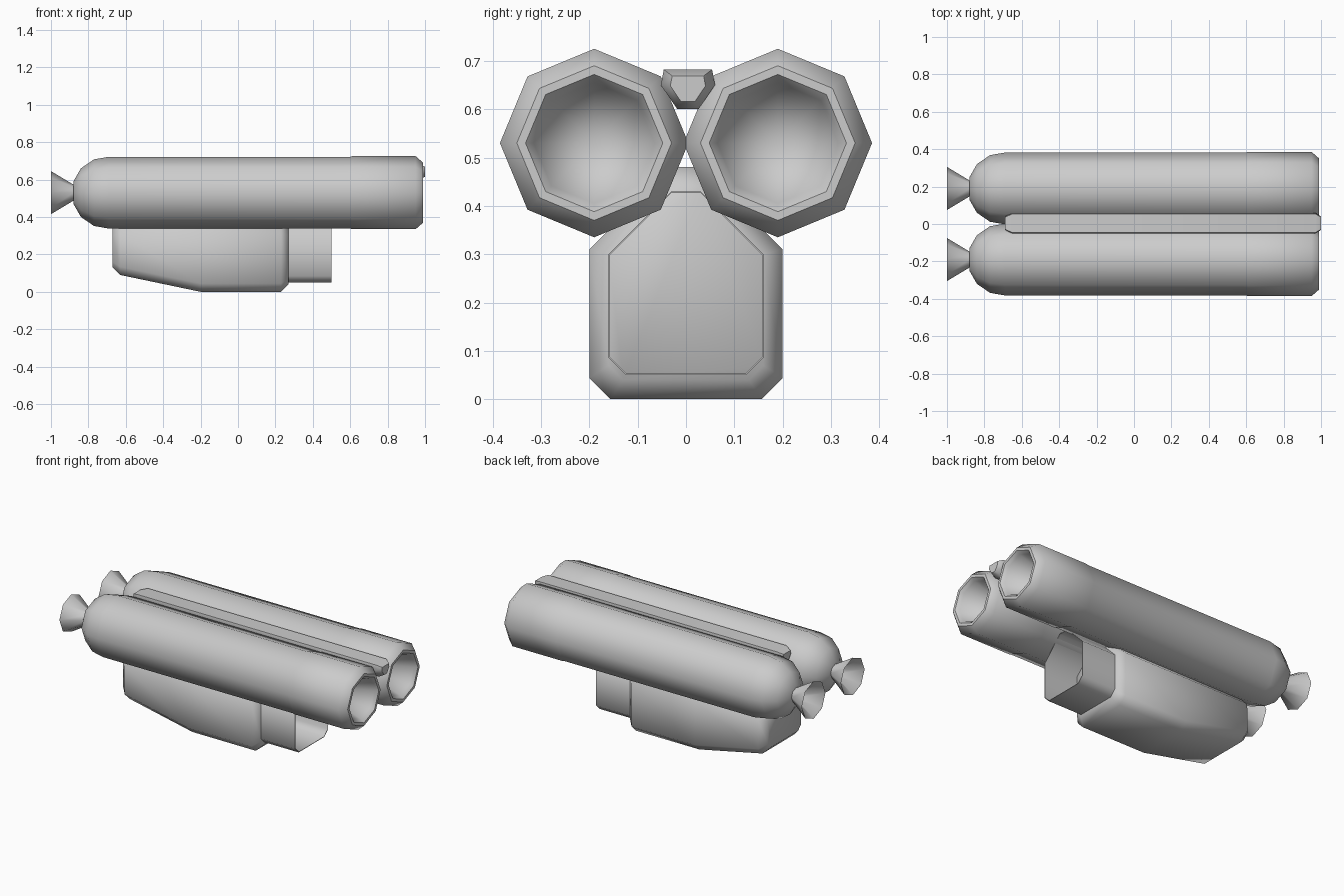
import bpy, bmesh, math

cube = bpy.data.objects.get("Cube")
if cube:
    bpy.data.objects.remove(cube, do_unlink=True)

grey = bpy.data.materials.new("plain_grey")
grey.use_nodes = True
GREY = (0.6, 0.6, 0.6, 1)
grey.diffuse_color = GREY
grey.node_tree.nodes["Principled BSDF"].inputs["Base Color"].default_value = GREY


def loft(name, rings, cap_start=False, cap_end=False, angle=50):
    """Skin a list of equal-length closed rings, with optional end caps."""
    bm = bmesh.new()
    loops = [[bm.verts.new(p) for p in ring] for ring in rings]
    n = len(loops[0])
    for a, b in zip(loops, loops[1:]):
        for i in range(n):
            j = (i + 1) % n
            bm.faces.new((a[i], a[j], b[j], b[i]))
    if cap_start:
        bm.faces.new(loops[0][::-1])
    if cap_end:
        bm.faces.new(loops[-1])
    bmesh.ops.remove_doubles(bm, verts=bm.verts, dist=0.0005)
    bmesh.ops.recalc_face_normals(bm, faces=bm.faces)
    mesh = bpy.data.meshes.new(name)
    bm.to_mesh(mesh)
    bm.free()
    mesh.materials.append(grey)
    obj = bpy.data.objects.new(name, mesh)
    bpy.context.collection.objects.link(obj)
    bpy.ops.object.select_all(action='DESELECT')
    obj.select_set(True)
    bpy.context.view_layer.objects.active = obj
    bpy.ops.object.shade_smooth_by_angle(angle=math.radians(angle))
    return obj


def octagon(x, r, y, z=0.53):
    return [(x, y + r * math.cos(i * math.pi / 4), z + r * math.sin(i * math.pi / 4))
            for i in range(8)]


# Twin tubes: domed tail, bevelled muzzle and tapering bore
TUBE = [(-0.88, 0), (-0.88, 0.06), (-0.84, 0.13), (-0.77, 0.178), (-0.69, 0.192),
        (0.6, 0.192), (0.61, 0.195), (0.95, 0.195), (0.99, 0.16), (0.99, 0.142),
        (0.97, 0.125), (0.6, 0)]
# Flared tail nozzles with a hollow mouth
NOZZLE = [(-0.87, 0.043), (-0.88, 0.043), (-1.0, 0.115), (-0.995, 0.108), (-0.89, 0.03), (-0.89, 0)]

for side, y in (("right", -0.19), ("left", 0.19)):
    loft(side + "_tube", [octagon(x, r, y) for x, r in TUBE])
    loft(side + "_nozzle", [octagon(x, r, y) for x, r in NOZZLE])


# Spine rail resting between the tubes
def rail_section(x, s):
    half = [(0.05, 0.682), (0.056, 0.65), (0.022, 0.6)]
    outline = half + [(-y, z) for y, z in reversed(half)]
    return [(x, 0.004 + y * s, 0.645 + (z - 0.645) * s) for y, z in outline]


loft("spine_rail", [rail_section(-0.69, 0.65), rail_section(-0.65, 1),
                    rail_section(0.97, 1), rail_section(1.0, 0.65)], True, True)


# Lower housing: chamfered belly and a pitched top that fits between the tubes
def housing_section(x, w, bottom, chamfer, shoulder, ridge):
    half = [(w - chamfer, bottom), (w, bottom + chamfer), (w, shoulder), (0.03, ridge)]
    outline = half + [(-y, z) for y, z in reversed(half)]
    return [(x, y, z) for y, z in outline]


loft("lower_housing", [
    housing_section(-0.67, 0.16, 0.13, 0.03, 0.3, 0.44),
    housing_section(-0.63, 0.2, 0.09, 0.044, 0.31, 0.48),
    housing_section(-0.2, 0.2, 0, 0.044, 0.31, 0.48),
    housing_section(0.23, 0.2, 0, 0.044, 0.31, 0.48),
    housing_section(0.27, 0.16, 0.04, 0.03, 0.3, 0.44)], True, True)

# Open intake sleeve on the front of the housing
loft("intake_sleeve", [
    housing_section(0.26, 0.16, 0.05, 0.035, 0.3, 0.43),
    housing_section(0.5, 0.16, 0.05, 0.035, 0.3, 0.43),
    housing_section(0.5, 0.157, 0.053, 0.034, 0.299, 0.427),
    housing_section(0.272, 0.157, 0.053, 0.034, 0.299, 0.427)])
